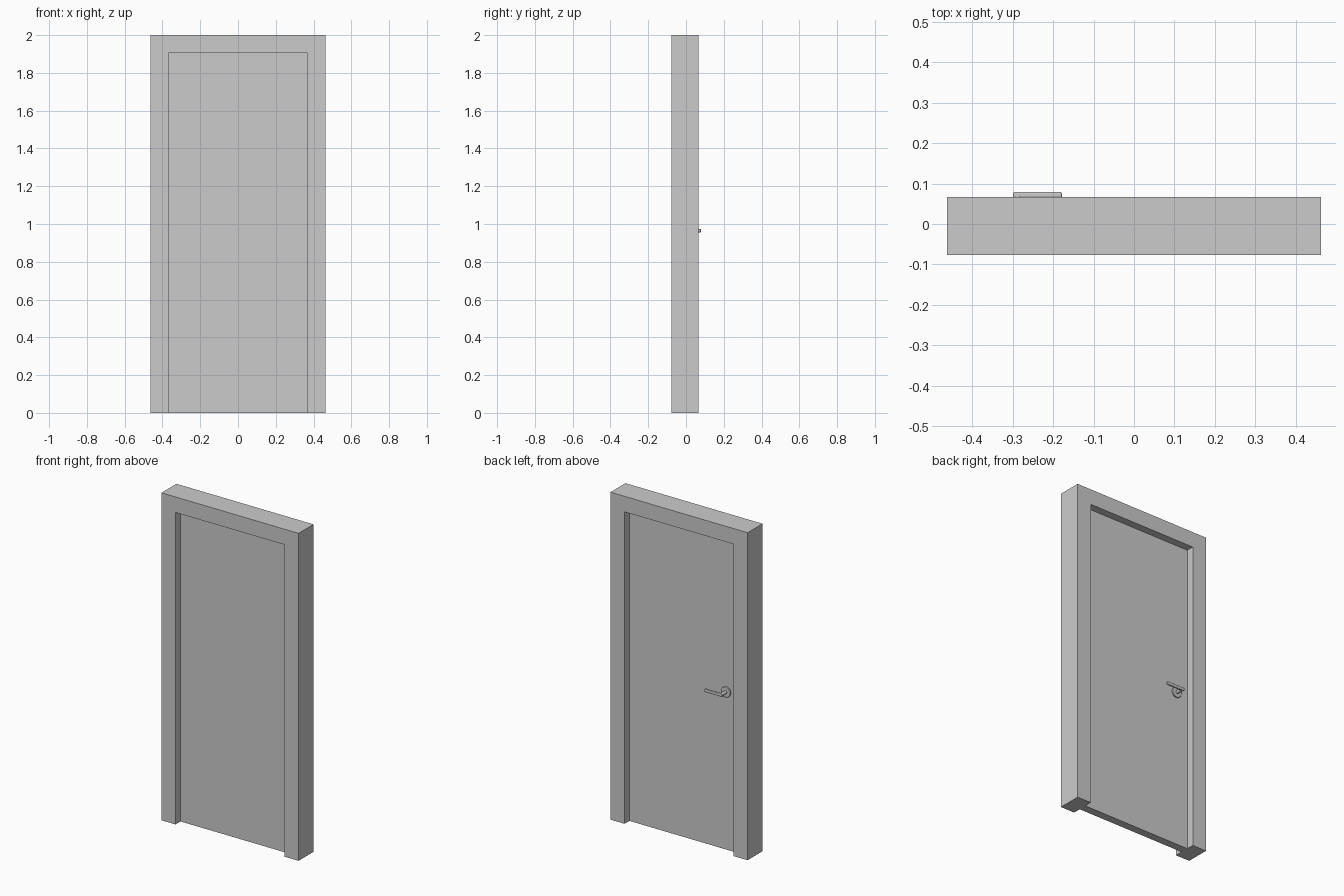
import bpy, bmesh, math

if "Cube" in bpy.data.objects:
    bpy.data.objects.remove(bpy.data.objects["Cube"])

HANDLE_X, HANDLE_Z = -0.287, 0.965
DOOR_BACK = 0.02


def new_object(name, bm):
    mesh = bpy.data.meshes.new(name)
    bmesh.ops.recalc_face_normals(bm, faces=bm.faces)
    bm.to_mesh(mesh)
    bm.free()
    ob = bpy.data.objects.new(name, mesh)
    bpy.context.collection.objects.link(ob)
    return ob


def extrude_profile(name, points, y0, y1):
    """Extrude an x/z outline along y."""
    bm = bmesh.new()
    face = bm.faces.new([bm.verts.new((x, y0, z)) for x, z in points])
    out = bmesh.ops.extrude_face_region(bm, geom=[face])
    verts = [g for g in out["geom"] if isinstance(g, bmesh.types.BMVert)]
    bmesh.ops.translate(bm, verts=verts, vec=(0, y1 - y0, 0))
    return new_object(name, bm)


def box(name, x, y, z):
    return extrude_profile(
        name, [(x[0], z[0]), (x[1], z[0]), (x[1], z[1]), (x[0], z[1])], *y)


def bevel(ob, width, segments=3):
    mod = ob.modifiers.new("bevel", "BEVEL")
    mod.width = width
    mod.segments = segments


def disc(name, radius, y0, y1):
    """Round part on the handle axis."""
    bpy.ops.mesh.primitive_cylinder_add(
        vertices=32, radius=radius, depth=y1 - y0,
        location=(HANDLE_X, (y0 + y1) / 2, HANDLE_Z),
        rotation=(math.pi / 2, 0, 0))
    ob = bpy.context.object
    ob.name = name
    bpy.ops.object.shade_smooth_by_angle(angle=math.radians(35))
    return ob


# Frame: two jambs and a head in one piece
W, IN, TOP = 0.463, 0.368, 1.905
extrude_profile("door_frame",
                [(-W, 0), (-IN, 0), (-IN, TOP), (IN, TOP),
                 (IN, 0), (W, 0), (W, 2), (-W, 2)], -0.077, 0.067)

# Door panel recessed from both faces of the frame
box("door_panel", (-IN, IN), (-0.029, DOOR_BACK), (0, TOP))

# Handle on the back: rose plate, neck and lever
bevel(disc("handle_rose", 0.032, DOOR_BACK, DOOR_BACK + 0.009), 0.002, 2)
disc("handle_neck", 0.010, DOOR_BACK, 0.07)
lever = box("handle_lever", (HANDLE_X - 0.012, -0.178), (0.065, 0.079),
            (HANDLE_Z - 0.009, HANDLE_Z + 0.009))
bevel(lever, 0.004)
bpy.ops.object.select_all(action="DESELECT")
lever.select_set(True)
bpy.context.view_layer.objects.active = lever
bpy.ops.object.shade_smooth_by_angle(angle=math.radians(35))
